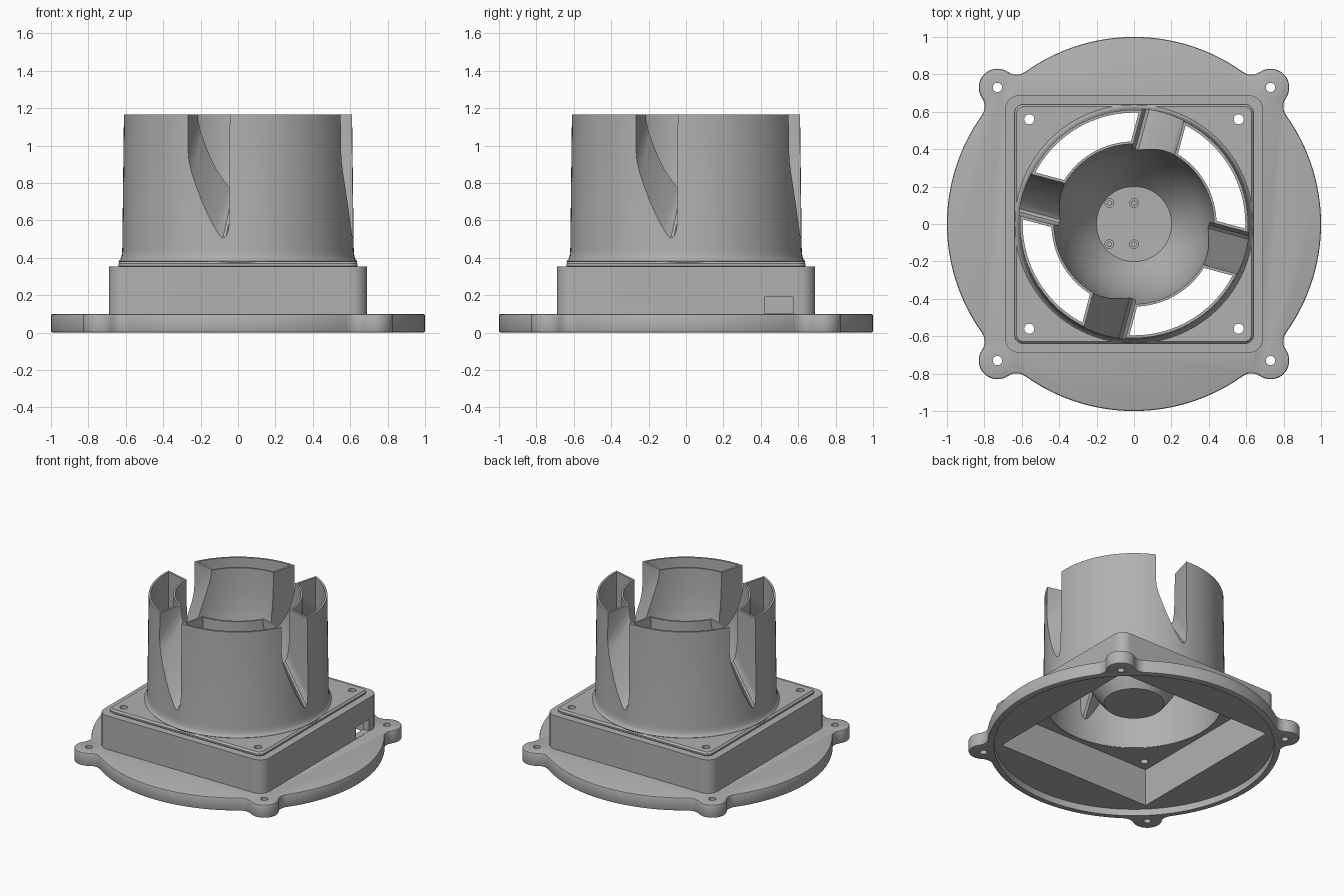
import bpy, bmesh, math
from mathutils import Vector, Matrix

if "Cube" in bpy.data.objects:
    bpy.data.objects.remove(bpy.data.objects["Cube"])

grey = bpy.data.materials.new("plain_grey")
grey.diffuse_color = (0.44, 0.44, 0.44, 1)
grey.use_nodes = True
grey.node_tree.nodes["Principled BSDF"].inputs["Base Color"].default_value = grey.diffuse_color


def finish_mesh(name, bm):
    bmesh.ops.recalc_face_normals(bm, faces=bm.faces[:])
    me = bpy.data.meshes.new(name)
    bm.to_mesh(me)
    bm.free()
    ob = bpy.data.objects.new(name, me)
    bpy.context.collection.objects.link(ob)
    me.materials.append(grey)
    return ob


def loft(name, rings):
    """Closed solid through a list of equal-length point rings, capped at both ends."""
    bm = bmesh.new()
    vs = [[bm.verts.new(p) for p in ring] for ring in rings]
    n = len(vs[0])
    for a, b in zip(vs, vs[1:]):
        for i in range(n):
            j = (i + 1) % n
            bm.faces.new((a[i], a[j], b[j], b[i]))
    bm.faces.new(vs[0])
    bm.faces.new(vs[-1])
    return finish_mesh(name, bm)


def prism(name, outline, z0, z1):
    return loft(name, [[(x, y, z) for x, y in outline] for z in (z0, z1)])


def arc(cx, cy, r, a0, a1, n):
    return [(cx + r * math.cos(math.radians(a0 + (a1 - a0) * i / n)),
             cy + r * math.sin(math.radians(a0 + (a1 - a0) * i / n))) for i in range(n + 1)]


def cylinder(x, y, r, z0, z1, n=24, name="cutter"):
    return prism(name, arc(x, y, r, 0, 360, n)[:-1], z0, z1)


def rounded_square(h, r):
    pts = []
    for k, (sx, sy) in enumerate([(1, 1), (-1, 1), (-1, -1), (1, -1)]):
        pts += arc(sx * (h - r), sy * (h - r), r, 90 * k, 90 * k + 90, 8)
    return pts


def rect(x0, x1, y0, y1):
    return [(x0, y0), (x1, y0), (x1, y1), (x0, y1)]


def lathe(name, profile, steps=96):
    """Spin a closed (radius, z) profile about the z axis."""
    bm = bmesh.new()
    vs = [bm.verts.new((r, 0, z)) for r, z in profile]
    es = [bm.edges.new((vs[i], vs[(i + 1) % len(vs)])) for i in range(len(vs))
          if max(profile[i][0], profile[(i + 1) % len(vs)][0]) > 0]
    bmesh.ops.spin(bm, geom=vs + es, cent=(0, 0, 0), axis=(0, 0, 1),
                   angle=2 * math.pi, steps=steps, use_merge=False)
    bmesh.ops.remove_doubles(bm, verts=bm.verts[:], dist=1e-5)
    return finish_mesh(name, bm)


def apply(ob, mod):
    bpy.context.view_layer.objects.active = ob
    bpy.ops.object.modifier_apply(modifier=mod.name)


def bevel(ob, width, segments=2):
    m = ob.modifiers.new("bevel", 'BEVEL')
    m.width, m.segments = width, segments
    m.limit_method, m.angle_limit = 'ANGLE', math.radians(50)
    apply(ob, m)


def cut(ob, cutters):
    for c in cutters:
        m = ob.modifiers.new("cut", 'BOOLEAN')
        m.operation, m.solver, m.object = 'DIFFERENCE', 'EXACT', c
        apply(ob, m)
        bpy.data.objects.remove(c, do_unlink=True)


CORNERS = [(1, 1), (-1, 1), (-1, -1), (1, -1)]

# Round base flange with four filleted screw ears
EAR, EAR_R, FIL = 0.73, 0.10, 0.08
d = EAR * math.sqrt(2)
spread = math.degrees(math.acos(((1 + FIL) ** 2 + d * d - (EAR_R + FIL) ** 2) / (2 * (1 + FIL) * d)))
outline = []
for k in range(4):
    mid = 45 + 90 * k
    ear = Vector((d * math.cos(math.radians(mid)), d * math.sin(math.radians(mid))))
    lo, hi = mid - spread, mid + spread
    c0, c1 = [Vector(((1 + FIL) * math.cos(math.radians(a)), (1 + FIL) * math.sin(math.radians(a))))
              for a in (lo, hi)]
    swing = math.degrees((ear - c0).angle(-c0))
    e0 = math.degrees(math.atan2(*(c0 - ear).yx))
    half = (mid - e0) % 360
    outline += arc(*c0, FIL, lo + 180, lo + 180 - swing, 8)
    outline += arc(*ear, EAR_R, mid - half, mid + half, 24)[1:]
    outline += arc(*c1, FIL, hi + 180 + swing, hi + 180, 8)[1:]
    outline += arc(0, 0, 1, hi, mid + 90 - spread, 30)[1:-1]
flange = prism("base_flange", outline, 0, 0.10)
bevel(flange, 0.01)
cut(flange, [cylinder(0, 0, 0.955, -0.1, 0.05, 128),
             prism("cutter", rect(-0.64, 0.64, -0.64, 0.64), -0.1, 0.2)]
    + [cylinder(sx * EAR, sy * EAR, 0.025, -0.1, 0.2) for sx, sy in CORNERS])

# Square fan housing, hollow from below, with a cable notch
housing = prism("fan_housing", rounded_square(0.69, 0.08), 0.10, 0.352)
cut(housing, [prism("cutter", rect(-0.64, 0.64, -0.64, 0.64), 0.0, 0.33),
              cylinder(0, 0, 0.607, 0.2, 0.5, 96),
              prism("cutter", rect(0.60, 0.75, 0.42, 0.575), 0.101, 0.19)]
    + [cylinder(sx * 0.56, sy * 0.56, 0.027, 0.2, 0.5) for sx, sy in CORNERS])

# Raised cover plate with screw holes
cover = prism("cover_plate", rounded_square(0.64, 0.05), 0.345, 0.38)
bevel(cover, 0.012, 1)
cut(cover, [cylinder(0, 0, 0.608, 0.2, 0.5, 96)]
    + [cylinder(sx * 0.56, sy * 0.56, 0.027, 0.2, 0.5) for sx, sy in CORNERS])


# Slanted slots that split the tube into four ducts
SLOT = [(-0.115, 0.97), (-0.11, 0.92), (-0.095, 0.865), (-0.07, 0.80), (-0.04, 0.73), (-0.005, 0.655),
        (0.03, 0.59), (0.06, 0.54), (0.08, 0.52), (0.097, 0.525), (0.11, 0.56), (0.115, 0.62)]


def slots(grow, drop):
    out = []
    k = 1 + grow / 0.115
    prof = [(-0.115 * k, 2.0)] + [(v * k, z - drop) for v, z in SLOT] + [(0.115 * k, 2.0)]
    for i in range(4):
        rot = Matrix.Rotation(math.radians(-105 + 90 * i), 3, 'Z')
        out.append(loft("cutter", [[rot @ Vector((u, v, z + 1.15 * (0.60 - u))) for v, z in prof]
                                   for u in (0.30, 0.80)]))
    return out


# Duct tube with central bowl: outer solid minus the air passages
BOWL = [(0.215, 0.345), (0.25, 0.39), (0.29, 0.45), (0.33, 0.52), (0.365, 0.595), (0.393, 0.675),
        (0.415, 0.765), (0.43, 0.86), (0.438, 0.96), (0.441, 1.06)]
solid = [(0, 0.332), (0.615, 0.332), (0.638, 0.382), (0.628, 0.392), (0.622, 0.41), (0.619, 0.44),
         (0.610, 1.165), (0.428, 1.165)] + [(r - 0.014, z + 0.015) for r, z in reversed(BOWL)] + [(0, 0.357)]
air = [(0.205, 0.25), (0.205, 0.332)] + BOWL + [(0.442, 1.3), (0.594, 1.3), (0.603, 0.332), (0.603, 0.25)]
ducts = lathe("split_duct_tube", solid)
cut(ducts, slots(0, 0))
passage = lathe("air_passage", air)
cut(passage, slots(0.015, 0.03))
cut(ducts, [passage])

# Four small screws sunk in the bowl floor
spots = [(x, y) for x in (-0.132, 0.0) for y in (-0.108, 0.112)]
cut(ducts, [cylinder(x, y, 0.023, 0.347, 0.4) for x, y in spots])
screws = [cylinder(x, y, 0.014, 0.34, 0.356, name="bowl_screw") for x, y in spots]

# Smooth curved walls, keep hard edges
for ob in [flange, housing, cover, ducts] + screws:
    bpy.ops.object.select_all(action='DESELECT')
    ob.select_set(True)
    bpy.context.view_layer.objects.active = ob
    bpy.ops.object.shade_smooth_by_angle(angle=math.radians(30))
